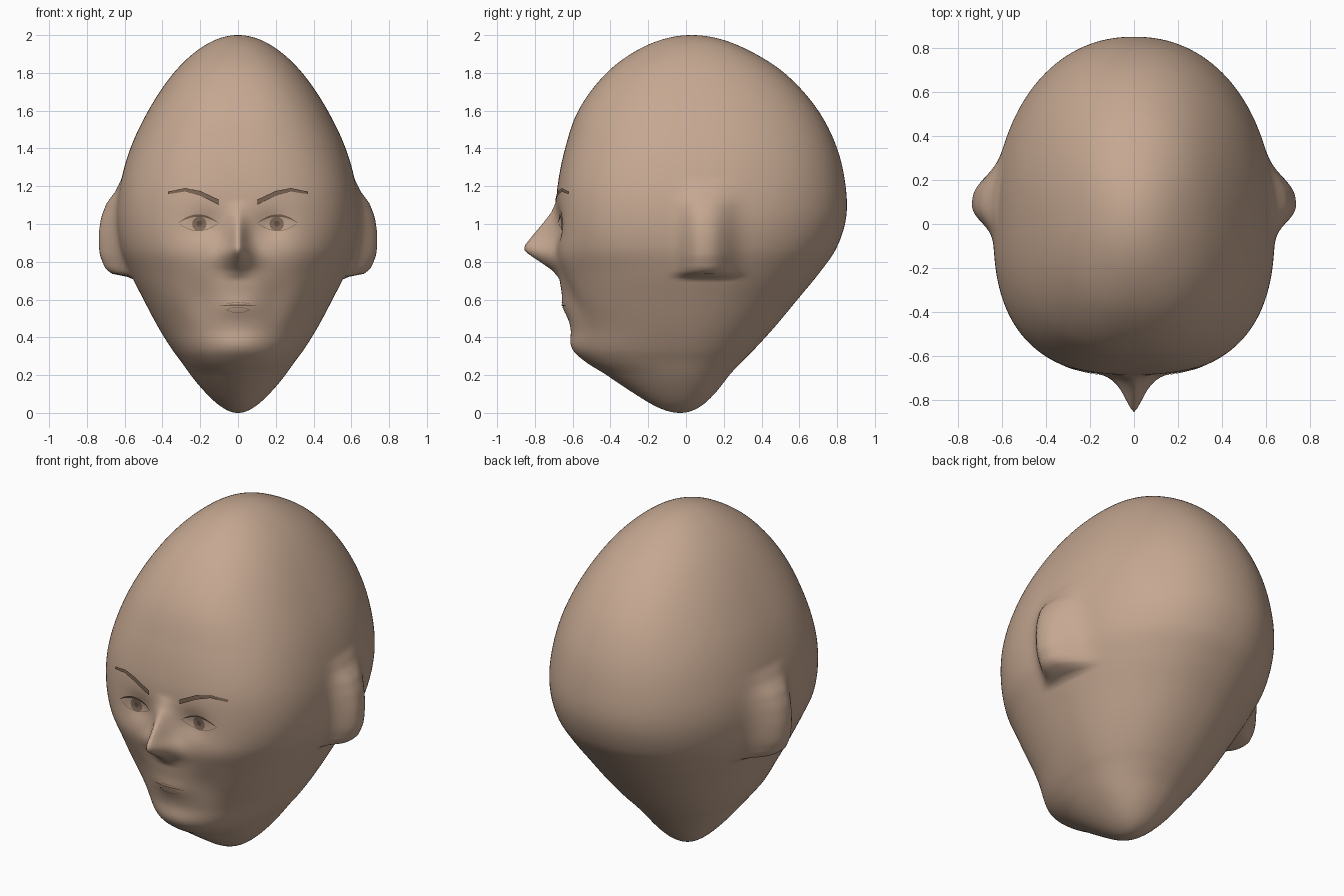
import bpy
from math import acos, cos, sin, pi, exp, sqrt
from mathutils import Vector
from mathutils.bvhtree import BVHTree

cube = bpy.data.objects.get("Cube")
if cube:
    bpy.data.objects.remove(cube)


def material(name, color):
    mat = bpy.data.materials.new(name)
    mat.use_nodes = True
    mat.diffuse_color = (*color, 1)
    mat.node_tree.nodes["Principled BSDF"].inputs["Base Color"].default_value = (*color, 1)
    return mat


skin = material("warm skin", (0.56, 0.39, 0.285))
brown = material("hair brown", (0.19, 0.125, 0.085))
iris_brown = material("iris brown", (0.24, 0.155, 0.11))
pupil_dark = material("pupil dark", (0.13, 0.085, 0.06))


def make_object(name, verts, faces, mat):
    mesh = bpy.data.meshes.new(name)
    mesh.from_pydata(verts, [], faces)
    mesh.materials.append(mat)
    mesh.shade_smooth()
    obj = bpy.data.objects.new(name, mesh)
    bpy.context.collection.objects.link(obj)
    return obj


# Skull outline: height, half width, front y, back y, squareness of the front
OUTLINE = [
    (0, 0, -.03, -.03, 2), (.03, .085, -.15, .07, 2), (.1, .165, -.27, .15, 2),
    (.2, .25, -.42, .23, 2), (.27, .3, -.53, .295, 2.1), (.33, .345, -.585, .355, 2.1),
    (.45, .42, -.61, .465, 2.1), (.6, .5, -.65, .59, 2.2), (.74, .57, -.675, .705, 2.3),
    (.87, .62, -.69, .795, 2.5), (1.03, .64, -.69, .847, 2.6), (1.2, .625, -.68, .845, 2.6),
    (1.4, .57, -.64, .8, 2.5), (1.6, .475, -.57, .7, 2.4), (1.8, .34, -.42, .52, 2.3),
    (1.93, .2, -.24, .31, 2.1), (2, 0, .03, .03, 2),
]
ANGLES = [acos(1 - row[0]) for row in OUTLINE]


def outline_at(t):
    """Cubic interpolation of the outline by polar angle."""
    i = max(k for k in range(len(ANGLES) - 1) if ANGLES[k] <= t + 1e-9)

    def slope(k, col):
        a, b = max(k - 1, 0), min(k + 1, len(ANGLES) - 1)
        return (OUTLINE[b][col] - OUTLINE[a][col]) / (ANGLES[b] - ANGLES[a])

    h = ANGLES[i + 1] - ANGLES[i]
    u = (t - ANGLES[i]) / h
    return [(1 + 2 * u) * (1 - u) ** 2 * OUTLINE[i][c] + u * (1 - u) ** 2 * h * slope(i, c)
            + u * u * (3 - 2 * u) * OUTLINE[i + 1][c] - u * u * (1 - u) * h * slope(i + 1, c)
            for c in range(1, 5)]


def lerp_table(table, z):
    for (z0, a), (z1, b) in zip(table, table[1:]):
        if z0 <= z <= z1:
            return a + (b - a) * (z - z0) / (z1 - z0)
    return 0


def bump(a, center, width, power=2):
    return exp(-abs((a - center) / width) ** power)


# Nose and ear projection by height
NOSE = [(.71, 0), (.755, .03), (.8, .09), (.84, .145), (.865, .17), (.89, .16),
        (.94, .12), (1, .07), (1.06, .025), (1.12, 0)]
EAR = [(.715, 0), (.735, .1), (.76, .125), (.83, .125), (.95, .105), (1.04, .085),
       (1.11, .06), (1.17, .022), (1.24, 0)]


def sculpt(x, y, z):
    """Push nose, ears, eye sockets, mouth and chin out of the plain skull."""
    side = abs(x)
    if y < -.3:
        width = .045 + .035 * bump(z, .8, .08)
        y -= lerp_table(NOSE, z) * bump(x, 0, width, 1.6)
        y += .03 * bump(side, .17, .09) * bump(z, .99, .08)
        y -= .012 * bump(side, .3, .12) * bump(z, .83, .1)
        y += .02 * bump(side, .2, .09) * bump(z, .6, .12)
        y -= .012 * bump(x, 0, .1) * bump(z, .56, .05)
        y -= .015 * bump(x, 0, .14) * bump(z, .36, .06)
    elif side > .3:
        spread = .115 if y < .1 else .14
        x += (1 if x > 0 else -1) * lerp_table(EAR, z) * bump(y, .1, spread, 2.6)
    return x, y, z


# Head: stacked rings closed by a point at each end
RINGS, SEGS = 200, 256
verts = [(0, -.03, 0)]
for r in range(1, RINGS):
    t = pi * r / RINGS
    z = 1 - cos(t)
    width, front, back, square = outline_at(t)
    mid = .03 * (z - 1)
    for s in range(SEGS):
        c, d = cos(2 * pi * s / SEGS), sin(2 * pi * s / SEGS)
        n = square if d < 0 else 2.15
        radius = (abs(c) ** n + abs(d) ** n) ** (-1 / n)
        depth = mid - front if d < 0 else back - mid
        verts.append(sculpt(width * radius * c, mid + depth * radius * d, z))
verts.append((0, .03, 2))
last = len(verts) - 1
faces = []
for s in range(SEGS):
    n = (s + 1) % SEGS
    faces.append((0, 1 + n, 1 + s))
    for r in range(RINGS - 2):
        a = 1 + r * SEGS
        faces.append((a + s, a + n, a + SEGS + n, a + SEGS + s))
    faces.append((last, last - SEGS + s, last - SEGS + n))
make_object("head", verts, faces, skin)
surface = BVHTree.FromPolygons([Vector(v) for v in verts], faces)


def plate(name, x0, x1, low, high, mat, lift=.004, cols=24, rows=4):
    """Thin sheet lying on the face between two height curves."""
    points, quads = [], []
    for i in range(cols + 1):
        x = x0 + (x1 - x0) * i / cols
        for j in range(rows + 1):
            z = low(x) + (high(x) - low(x)) * j / rows
            hit = surface.ray_cast(Vector((x, -2, z)), Vector((0, 1, 0)))[0]
            points.append((x, hit.y - lift, z))
    step = rows + 1
    for i in range(cols):
        for j in range(rows):
            a = i * step + j
            quads.append((a, a + step, a + step + 1, a + 1))
    make_object(name, points, quads, mat)


def arc(x, center, half, height):
    return height * max(0, 1 - ((x - center) / half) ** 2)


def disc(center, z, radius):
    def half(x):
        return sqrt(max(0, radius ** 2 - (x - center) ** 2))
    return (lambda x: z - half(x)), (lambda x: z + half(x))


BROW_TOP = [(.1, 1.128), (.2, 1.175), (.28, 1.19), (.37, 1.172)]
BROW_LOW = [(.1, 1.1), (.2, 1.15), (.28, 1.172), (.37, 1.158)]

# Brows, lids, irises and pupils on both sides
for label, sign in (("left", 1), ("right", -1)):
    eye = .21 * sign

    def lid(x):
        return 1.002 + arc(x, eye, .11, .036)

    def lower(x):
        return 1.002 - arc(x, eye, .1, .036)

    def brow(table):
        return lambda x: lerp_table(table, min(.37, max(.1, abs(x))))

    a, b = sorted((.1 * sign, .37 * sign))
    plate(label + "_eyebrow", a, b, brow(BROW_LOW), brow(BROW_TOP), brown, .008)
    plate(label + "_upper_lid", eye - .11, eye + .11, lid,
          lambda x: lid(x) + arc(x, eye, .115, .013), brown, .007)
    plate(label + "_lower_lid", eye - .1, eye + .1, lambda x: lower(x) - .003, lower, brown)
    low, high = disc(.205 * sign, 1, .038)
    plate(label + "_iris", .167 * sign, .243 * sign, low,
          lambda x: min(high(x), lid(x)), iris_brown)
    low, high = disc(.205 * sign, 1.002, .015)
    plate(label + "_pupil", .19 * sign, .22 * sign, low, high, pupil_dark, .006)

# Mouth line and lip outlines
plate("mouth_line", -.1, .1, lambda x: .566, lambda x: .567 + arc(x, 0, .1, .007), brown)
plate("upper_lip_edge", -.06, .06, lambda x: .575 + arc(x, 0, .06, .009),
      lambda x: .577 + arc(x, 0, .06, .009), brown)
for name, way in (("lower_lip_top", 1), ("lower_lip_bottom", -1)):
    plate(name, -.062, .062, lambda x: .544 + way * arc(x, 0, .062, .015),
          lambda x: .5465 + way * arc(x, 0, .062, .015), brown)
